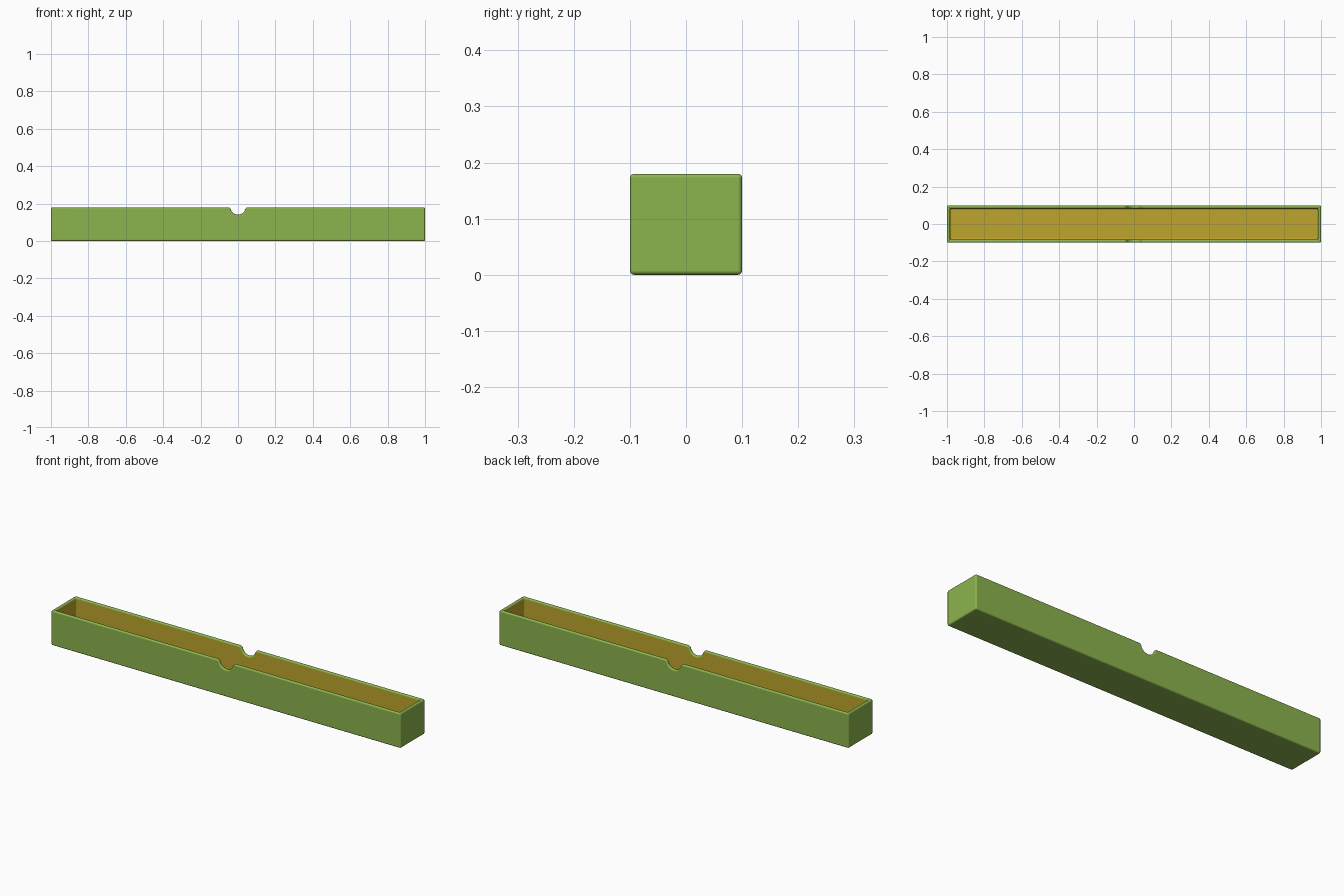
import bpy, bmesh, math

LENGTH, DEPTH, HEIGHT = 2.0, 0.2, 0.18
WALL, FLOOR = 0.017, 0.018
NOTCH_R, SHOULDER_R = 0.04, 0.015

if "Cube" in bpy.data.objects:
    bpy.data.objects.remove(bpy.data.objects["Cube"])


def make_material(name, rgb):
    mat = bpy.data.materials.new(name)
    mat.use_nodes = True
    mat.diffuse_color = (*rgb, 1)
    mat.node_tree.nodes["Principled BSDF"].inputs["Base Color"].default_value = (*rgb, 1)
    return mat


def make_object(name, bm):
    bmesh.ops.recalc_face_normals(bm, faces=bm.faces)
    for f in bm.faces:
        f.smooth = True
    mesh = bpy.data.meshes.new(name)
    bm.to_mesh(mesh)
    bm.free()
    obj = bpy.data.objects.new(name, mesh)
    bpy.context.collection.objects.link(obj)
    return obj


def arc(cx, cz, r, a0, a1, steps):
    angles = [a0 + (a1 - a0) * i / steps for i in range(steps + 1)]
    return [(cx + r * math.cos(a), cz + r * math.sin(a)) for a in angles]


# Front outline: rectangle with a round finger notch and softened shoulders
shoulder_x = math.sqrt((NOTCH_R + SHOULDER_R) ** 2 - SHOULDER_R ** 2)
tilt = math.asin(SHOULDER_R / (NOTCH_R + SHOULDER_R))
right = arc(shoulder_x, HEIGHT - SHOULDER_R, SHOULDER_R, math.pi / 2, math.pi - tilt, 6)
bowl = arc(0, HEIGHT, NOTCH_R, -tilt, tilt - math.pi, 14)
left = [(-x, z) for x, z in reversed(right)]
half = LENGTH / 2
outline = [(-half, 0), (half, 0), (half, HEIGHT)] + right + bowl[1:-1] + left + [(-half, HEIGHT)]

# Tray body extruded from front to back
bm = bmesh.new()
face = bm.faces.new([bm.verts.new((x, -DEPTH / 2, z)) for x, z in outline])
extruded = bmesh.ops.extrude_face_region(bm, geom=[face])["geom"]
bmesh.ops.translate(bm, vec=(0, DEPTH, 0),
                    verts=[v for v in extruded if isinstance(v, bmesh.types.BMVert)])
tray = make_object("tray", bm)

# Cavity cutter
bm = bmesh.new()
bmesh.ops.create_cube(bm, size=1)
bmesh.ops.scale(bm, vec=(LENGTH - 2 * WALL, DEPTH - 2 * WALL, 0.4), verts=bm.verts)
bmesh.ops.translate(bm, vec=(0, 0, FLOOR + 0.2), verts=bm.verts)
cutter = make_object("cavity_cutter", bm)
cutter.hide_render = True

# Hollow out, then round every edge
cut = tray.modifiers.new("Cavity", "BOOLEAN")
cut.operation = "DIFFERENCE"
cut.solver = "EXACT"
cut.object = cutter
bevel = tray.modifiers.new("Rounded edges", "BEVEL")
bevel.width = 0.0075
bevel.segments = 4
bevel.limit_method = "ANGLE"
bevel.angle_limit = math.radians(50)
bevel.use_clamp_overlap = False
bevel.harden_normals = True
bpy.context.view_layer.objects.active = tray
tray.select_set(True)
for name in ("Cavity", "Rounded edges"):
    bpy.ops.object.modifier_apply(modifier=name)
bpy.data.objects.remove(cutter)

# Green shell, golden lining on faces wholly inside the cavity
mesh = tray.data
mesh.materials.clear()
mesh.materials.append(make_material("leaf green", (0.262, 0.456, 0.076)))
mesh.materials.append(make_material("golden lining", (0.515, 0.376, 0.026)))
inner_x, inner_y = half - WALL + 0.0005, DEPTH / 2 - WALL + 0.0005
for poly in mesh.polygons:
    corners = [mesh.vertices[i].co for i in poly.vertices]
    inside = all(abs(c.x) < inner_x and abs(c.y) < inner_y and c.z > FLOOR / 2 for c in corners)
    poly.material_index = int(inside)
